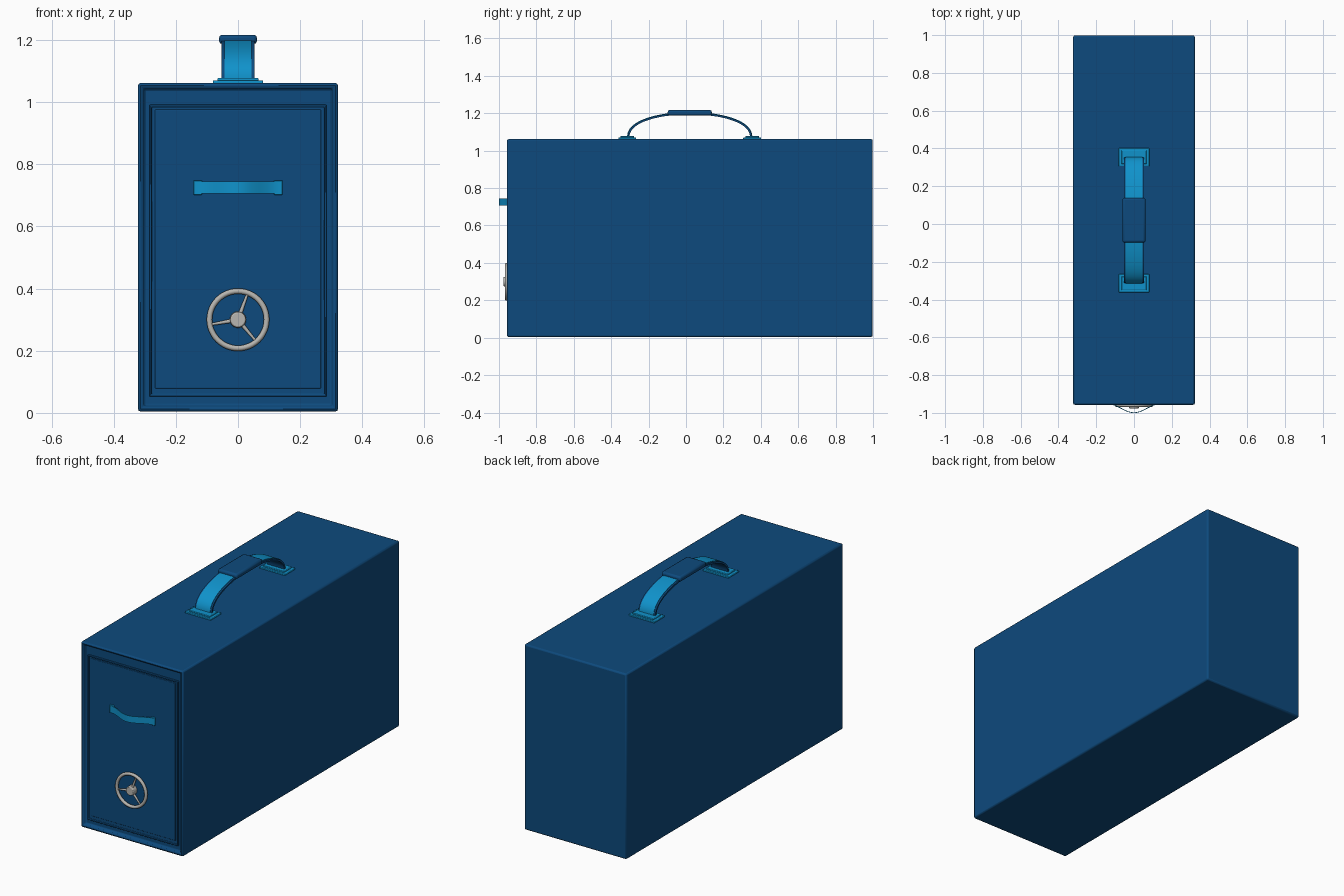
import bpy, bmesh, math
from mathutils import Matrix, Vector

cube = bpy.data.objects.get("Cube")
if cube:
    bpy.data.objects.remove(cube, do_unlink=True)


def material(name, rgb, metal=0.0):
    m = bpy.data.materials.new(name)
    m.use_nodes = True
    m.diffuse_color = (*rgb, 1)
    m.node_tree.nodes["Principled BSDF"].inputs["Base Color"].default_value = (*rgb, 1)
    return m


DARK = material("deep_blue", (0.004, 0.068, 0.205))
BRIGHT = material("bright_blue", (0.005, 0.29, 0.60))
SILVER = material("silver_grey", (0.48, 0.47, 0.44))


def finish(name, bm, mat, bevel=0.0, angle=40):
    bmesh.ops.recalc_face_normals(bm, faces=bm.faces)
    me = bpy.data.meshes.new(name)
    bm.to_mesh(me)
    bm.free()
    ob = bpy.data.objects.new(name, me)
    bpy.context.collection.objects.link(ob)
    me.materials.append(mat)
    if bevel:
        mod = ob.modifiers.new("soft_edges", "BEVEL")
        mod.width, mod.segments, mod.limit_method = bevel, 2, "ANGLE"
    bpy.ops.object.select_all(action="DESELECT")
    ob.select_set(True)
    bpy.context.view_layer.objects.active = ob
    bpy.ops.object.shade_smooth_by_angle(angle=math.radians(angle))
    return ob


def box_mesh(lo, hi):
    lo, hi = Vector(lo), Vector(hi)
    bm = bmesh.new()
    bmesh.ops.create_cube(bm, size=1)
    bmesh.ops.scale(bm, vec=hi - lo, verts=bm.verts)
    bmesh.ops.translate(bm, vec=(lo + hi) / 2, verts=bm.verts)
    return bm


def box(name, lo, hi, mat, bevel=0.004):
    return finish(name, box_mesh(lo, hi), mat, bevel)


def recessed_box(name, lo, hi, rim, depth, mat, bevel):
    """Box whose front face is sunk inside a rim."""
    bm = box_mesh(lo, hi)
    bm.normal_update()
    front = min(bm.faces, key=lambda f: f.calc_center_median().y)
    bmesh.ops.inset_region(bm, faces=[front], thickness=rim)
    ext = bmesh.ops.extrude_discrete_faces(bm, faces=[front])
    bmesh.ops.translate(bm, vec=(0, depth, 0), verts=ext["faces"][0].verts)
    return finish(name, bm, mat, bevel)


def band(name, path, axis, half_width, thick, mat, bevel=0.0):
    """Strap following a path, widened along an axis and thickened inwards."""
    axis = Vector(axis)
    path = [Vector(p) for p in path]
    bm = bmesh.new()
    rings = []
    for i, p in enumerate(path):
        tangent = (path[min(i + 1, len(path) - 1)] - path[max(i - 1, 0)]).normalized()
        inward = tangent.cross(axis).normalized() * thick
        rings.append([bm.verts.new(p + axis * s * half_width + inward * t)
                      for s, t in ((-1, 0), (1, 0), (1, 1), (-1, 1))])
    for a, b in zip(rings, rings[1:]):
        for k in range(4):
            bm.faces.new((a[k], a[(k + 1) % 4], b[(k + 1) % 4], b[k]))
    bm.faces.new(rings[0])
    bm.faces.new(rings[-1])
    return finish(name, bm, mat, bevel)


# Case shell with sunken front, door surround and door
recessed_box("case_body", (-0.322, -0.957, 0.004), (0.322, 0.998, 1.062),
             0.025, 0.018, DARK, 0.01)
recessed_box("door_surround", (-0.285, -0.950, 0.052), (0.285, -0.93, 0.992),
             0.01, 0.009, DARK, 0.003)
box("door_panel", (-0.267, -0.946, 0.078), (0.267, -0.93, 0.977), DARK, 0.003)

# Door pull: bowed strap with end tabs
pull = []
for i in range(33):
    x = -0.135 + 0.27 * i / 32
    pull.append((x, -0.951 - 0.046 * math.cos(math.pi * x / 0.27) ** 2, 0.725))
band("door_pull", pull, (0, 0, 1), 0.019, 0.004, BRIGHT)
for side, s in (("left", 1), ("right", -1)):
    x0, x1 = sorted((s * 0.116, s * 0.143))
    box(side + "_pull_tab", (x0, -0.953, 0.702), (x1, -0.944, 0.748), BRIGHT, 0.002)

# Hand wheel: rim, hub and three spokes
WHEEL = Vector((0, -0.96, 0.3))
bm = bmesh.new()
N, M = 48, 10
grid = []
for i in range(N):
    a = math.tau * i / N
    ring = []
    for j in range(M):
        b = math.tau * j / M
        r = 0.092 + 0.009 * math.cos(b)
        ring.append(bm.verts.new(WHEEL + Vector((r * math.cos(a), 0.009 * math.sin(b),
                                                 r * math.sin(a)))))
    grid.append(ring)
for i in range(N):
    for j in range(M):
        n, m = (i + 1) % N, (j + 1) % M
        bm.faces.new((grid[i][j], grid[n][j], grid[n][m], grid[i][m]))
finish("wheel_rim", bm, SILVER, angle=60)


def rod(name, start, end, r1, r2, sides, bevel=0.0):
    start, end = Vector(start), Vector(end)
    d = end - start
    bm = bmesh.new()
    spin = Vector((0, 0, 1)).rotation_difference(d).to_matrix().to_4x4()
    bmesh.ops.create_cone(bm, cap_ends=True, segments=sides, radius1=r1, radius2=r2,
                          depth=d.length,
                          matrix=Matrix.Translation((start + end) / 2) @ spin)
    return finish(name, bm, SILVER, bevel)


rod("wheel_hub", (0, -0.94, 0.3), (0, -0.977, 0.3), 0.027, 0.025, 24, 0.004)
for k in range(3):
    a = math.radians(70 + 120 * k)
    out = Vector((math.cos(a), 0, math.sin(a)))
    rod("wheel_spoke_%d" % (k + 1), WHEEL + out * 0.02, WHEEL + out * 0.09,
        0.007, 0.004, 10)

# Carrying handle: arched strap, bright inlay, grip and mounting plates
MID = 0.02


def arch(lift):
    pts = []
    for i in range(41):
        t = math.pi * i / 40
        pts.append((0, MID - (0.332 + lift) * math.cos(t),
                    1.07 + (0.134 + lift) * math.sin(t) ** 0.85))
    return pts


band("handle_strap", arch(0), (1, 0, 0), 0.053, 0.01, DARK)
band("handle_inlay", arch(0.003), (1, 0, 0), 0.044, 0.006, BRIGHT)
box("handle_grip", (-0.061, MID - 0.118, 1.187), (0.061, MID + 0.118, 1.217), DARK, 0.01)
for end, s in (("front", -1), ("back", 1)):
    c = MID + s * 0.334
    box(end + "_handle_plate", (-0.081, c - 0.048, 1.058), (0.081, c + 0.048, 1.07),
        BRIGHT, 0.003)
    box(end + "_handle_clamp", (-0.066, c - 0.036, 1.065), (0.066, c + 0.036, 1.078),
        BRIGHT, 0.003)
